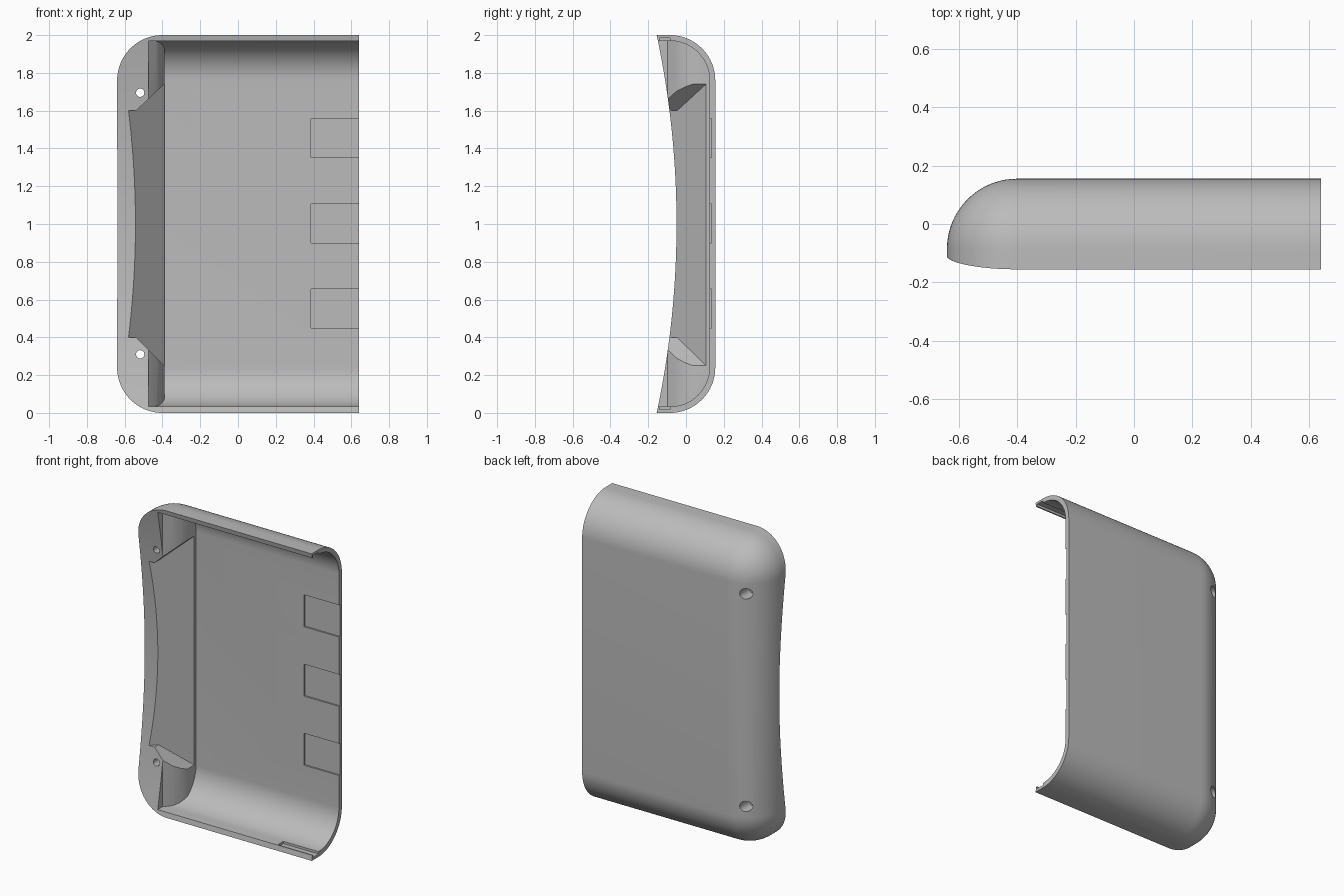
import bpy
import bmesh
from math import sqrt, cos, sin, pi
from mathutils import Vector

cube = bpy.data.objects.get("Cube")
if cube:
    bpy.data.objects.remove(cube, do_unlink=True)

grey = bpy.data.materials.new("matte grey")
grey.use_nodes = True
colour = (0.5, 0.5, 0.5, 1)
grey.diffuse_color = colour
grey.node_tree.nodes["Principled BSDF"].inputs["Base Color"].default_value = colour


def finish(name, bm):
    bmesh.ops.recalc_face_normals(bm, faces=bm.faces)
    mesh = bpy.data.meshes.new(name)
    bm.to_mesh(mesh)
    bm.free()
    mesh.materials.append(grey)
    obj = bpy.data.objects.new(name, mesh)
    bpy.context.collection.objects.link(obj)
    return obj


def prism(name, points, axis, start, end):
    """Extrude a 2D outline along x, y or z."""
    place = {"x": lambda a, b, d: (d, a, b),
             "y": lambda a, b, d: (a, d, b),
             "z": lambda a, b, d: (a, b, d)}[axis]
    bm = bmesh.new()
    face = bm.faces.new([bm.verts.new(place(a, b, start)) for a, b in points])
    made = bmesh.ops.extrude_face_region(bm, geom=[face])
    move = Vector(place(0, 0, end - start))
    bmesh.ops.translate(bm, vec=move, verts=[v for v in made["geom"] if isinstance(v, bmesh.types.BMVert)])
    return finish(name, bm)


def box(name, x, y, z):
    return prism(name, [(x[0], z[0]), (x[1], z[0]), (x[1], z[1]), (x[0], z[1])], "y", *y)


def combine(target, tool, operation="DIFFERENCE"):
    mod = target.modifiers.new(operation, "BOOLEAN")
    mod.operation = operation
    mod.solver = "EXACT"
    mod.object = tool
    bpy.context.view_layer.objects.active = target
    bpy.ops.object.modifier_apply(modifier=mod.name)
    bpy.data.objects.remove(tool, do_unlink=True)


def rounded(obj, radius, segments, choose):
    bm = bmesh.new()
    bm.from_mesh(obj.data)
    bmesh.ops.bevel(bm, geom=[e for e in bm.edges if choose(e)], offset=radius,
                    segments=segments, profile=0.5, affect="EDGES")
    bm.to_mesh(obj.data)
    bm.free()


# Outer body with ball corners, trimmed by the open end and the hollow front
shell = box("end_cover", (-0.64, 1.2), (-0.8, 0.155), (0, 2))
rounded(shell, 0.24, 20, lambda e: True)
R = 4.81
front = [(-0.05 - R + sqrt(R * R - (z - 1) ** 2), z) for z in [-0.1 + 2.2 * i / 44 for i in range(45)]]
combine(shell, prism("trim", front + [(0.4, 2.1), (0.4, -0.1)], "x", -1, 0.64), "INTERSECT")

# Main cavity: rounded along the back, stepped in at the closed end
cavity = box("cavity", (-0.6, 0.9), (-0.6, 0.125), (0.033, 1.97))
rounded(cavity, 0.21, 20, lambda e: all(v.co.y > 0 for v in e.verts)
        and abs(e.verts[0].co.z - e.verts[1].co.z) < 0.01)
end_shape = [(-0.475, -0.7), (-0.475, -0.098), (-0.43, -0.05), (-0.408, -0.01),
             (-0.39, 0.035), (-0.39, 0.3), (0.8, 0.3), (0.8, -0.7)]
combine(cavity, prism("end_shape", end_shape, "z", -0.2, 2.2), "INTERSECT")
combine(shell, cavity)

# Sloping notch in the closed end, flaring toward the cavity
notch = prism("notch", [(-0.8, 0.4), (-0.54, 0.4), (-0.385, 0.245), (-0.385, 1.745),
                        (-0.54, 1.6), (-0.8, 1.6)], "y", -0.4, 0.3)
combine(notch, prism("slope", [(-0.69, -0.2), (-0.39, 0.106), (-0.38, 0.106), (-0.38, -0.2)],
                     "z", 0, 2), "INTERSECT")
combine(shell, notch)

# Shallow latch pockets in the back wall
for z in (0.553, 1.003, 1.455):
    combine(shell, box("pocket", (0.387, 0.8), (0, 0.136), (z - 0.104, z + 0.104)))

# Narrow latch grooves in the top and bottom walls
for z in (0.028, 1.975):
    combine(shell, box("groove", (0.387, 0.8), (-0.14, -0.085), (z - 0.01, z + 0.01)))

# Screw holes, wider at the back
for z in (0.31, 1.695):
    for radius, start in ((0.022, -0.4), (0.034, 0.04)):
        ring = [(-0.518 + radius * cos(2 * pi * i / 24), z + radius * sin(2 * pi * i / 24))
                for i in range(24)]
        combine(shell, prism("hole", ring, "y", start, 0.3))

bpy.ops.object.select_all(action="DESELECT")
shell.select_set(True)
bpy.context.view_layer.objects.active = shell
bpy.ops.object.shade_smooth_by_angle(angle=0.45)
